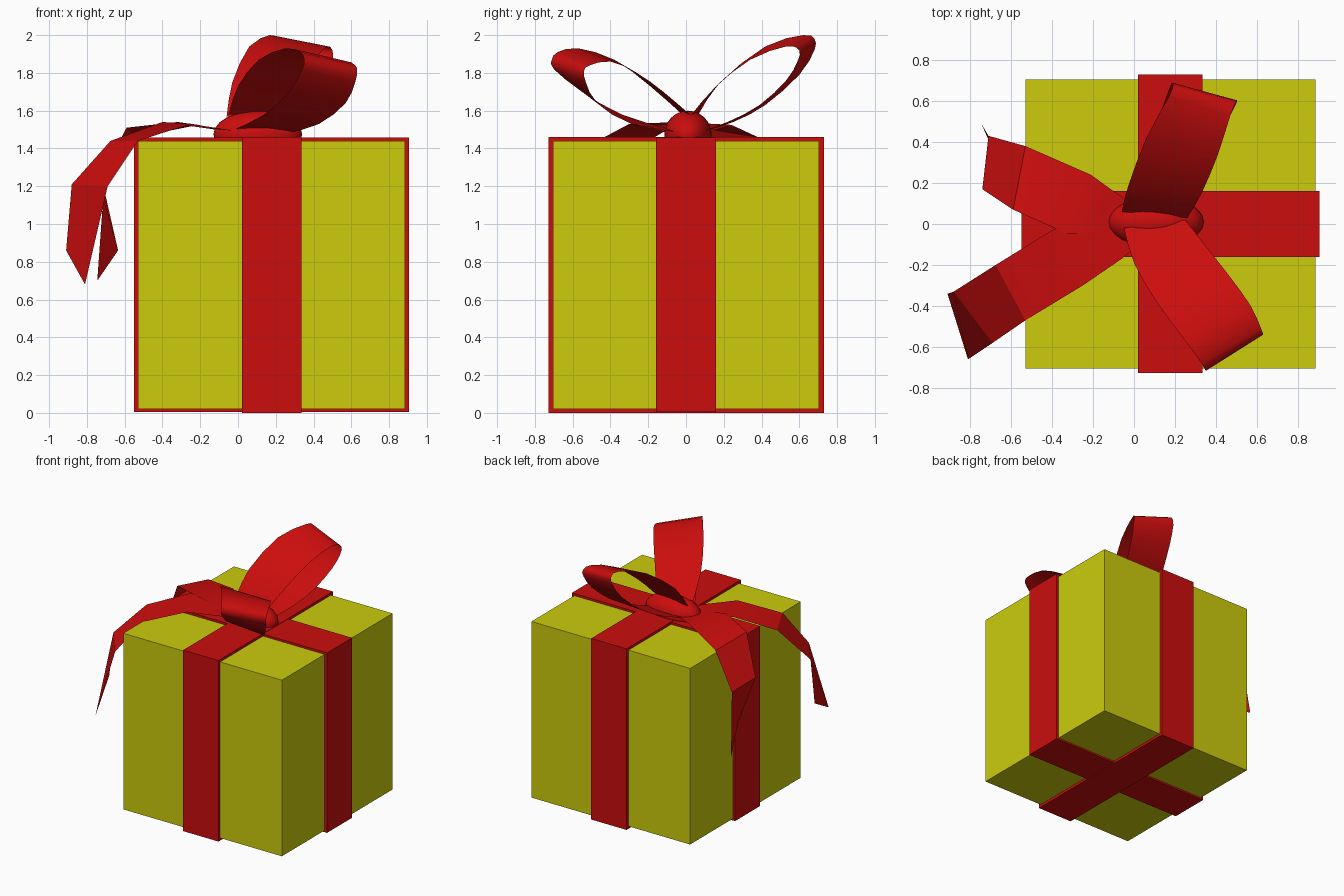
import bpy, math
from mathutils import Vector

if "Cube" in bpy.data.objects:
    bpy.data.objects.remove(bpy.data.objects["Cube"], do_unlink=True)


def material(name, rgb):
    m = bpy.data.materials.new(name)
    m.use_nodes = True
    m.diffuse_color = (*rgb, 1)
    bsdf = m.node_tree.nodes["Principled BSDF"]
    bsdf.inputs["Base Color"].default_value = (*rgb, 1)
    bsdf.inputs["Roughness"].default_value = 0.6
    return m


YELLOW = material("yellow paper", (0.604, 0.604, 0.004))
RED = material("red ribbon", (0.604, 0.004, 0.004))


def box(name, low, high, mat):
    low, high = Vector(low), Vector(high)
    bpy.ops.mesh.primitive_cube_add(size=1, location=(low + high) / 2)
    ob = bpy.context.object
    ob.name = name
    ob.scale = high - low
    bpy.ops.object.transform_apply(location=False, rotation=False, scale=True)
    ob.data.materials.append(mat)
    return ob


def refine(points, steps):
    """Catmull-Rom curve through the points."""
    p = [Vector(q) for q in points]
    p = [2 * p[0] - p[1]] + p + [2 * p[-1] - p[-2]]
    out = []
    for i in range(1, len(p) - 2):
        a, b, c, d = p[i - 1:i + 3]
        for k in range(steps):
            t = k / steps
            out.append(0.5 * (2 * b + (c - a) * t + (2 * a - 5 * b + 4 * c - d) * t ** 2
                              + (3 * b - a - 3 * c + d) * t ** 3))
    return out + [p[-2]]


def strip(name, left, right, steps, angle):
    """Ribbon sheet stretched between two edge paths."""
    l, r = refine(left, steps), refine(right, steps)
    n = len(l)
    me = bpy.data.meshes.new(name)
    me.from_pydata([tuple(v) for v in l + r], [],
                   [(i, i + 1, n + i + 1, n + i) for i in range(n - 1)])
    ob = bpy.data.objects.new(name, me)
    bpy.context.collection.objects.link(ob)
    me.materials.append(RED)
    bpy.ops.object.select_all(action="DESELECT")
    ob.select_set(True)
    bpy.context.view_layer.objects.active = ob
    bpy.ops.object.shade_smooth_by_angle(angle=math.radians(angle))
    return ob


# Wrapped box and the two crossing bands
box("gift_box", (-0.53, -0.705, 0.02), (0.885, 0.705, 1.44), YELLOW)
box("band_side_to_side", (-0.55, -0.16, 0.006), (0.906, 0.16, 1.457), RED)
box("band_front_to_back", (0.02, -0.727, 0.0), (0.335, 0.73, 1.46), RED)

# Knot
bpy.ops.mesh.primitive_uv_sphere_add(segments=24, ring_count=12, radius=1,
                                     location=(0.105, 0.01, 1.475))
knot = bpy.context.object
knot.name = "bow_knot"
knot.scale = (0.235, 0.125, 0.125)
bpy.ops.object.transform_apply(location=False, rotation=False, scale=True)
knot.data.materials.append(RED)
bpy.ops.object.shade_smooth()

# Bow loops
strip("bow_loop_back",
      [(-0.06, 0.06, 1.57), (-0.03, 0.18, 1.75), (0.06, 0.42, 1.94), (0.17, 0.62, 2.0),
       (0.19, 0.68, 1.98), (0.18, 0.68, 1.92), (0.15, 0.60, 1.79), (0.08, 0.42, 1.63),
       (0.0, 0.25, 1.54), (-0.06, 0.06, 1.48)],
      [(0.26, 0.03, 1.58), (0.33, 0.15, 1.72), (0.41, 0.34, 1.87), (0.47, 0.53, 1.94),
       (0.50, 0.60, 1.92), (0.50, 0.59, 1.86), (0.47, 0.53, 1.76), (0.41, 0.39, 1.63),
       (0.34, 0.22, 1.54), (0.26, 0.05, 1.48)], 2, 40)
strip("bow_loop_front",
      [(-0.05, -0.02, 1.58), (0.0, -0.19, 1.73), (0.11, -0.38, 1.87), (0.25, -0.57, 1.93),
       (0.33, -0.68, 1.91), (0.35, -0.71, 1.87), (0.34, -0.70, 1.82), (0.27, -0.55, 1.70),
       (0.14, -0.34, 1.58), (-0.04, -0.05, 1.49)],
      [(0.25, 0.02, 1.58), (0.36, -0.12, 1.70), (0.47, -0.26, 1.80), (0.57, -0.40, 1.86),
       (0.62, -0.51, 1.84), (0.63, -0.54, 1.81), (0.62, -0.53, 1.75), (0.57, -0.47, 1.64),
       (0.43, -0.29, 1.53), (0.26, 0.0, 1.48)], 2, 40)

# Hanging tails with slanted ends
strip("ribbon_tail_back",
      [(0.05, 0.06, 1.48), (-0.10, 0.16, 1.50), (-0.21, 0.24, 1.525), (-0.53, 0.38, 1.46),
       (-0.71, 0.43, 1.19), (-0.745, 0.49, 0.70)],
      [(0.05, -0.06, 1.48), (-0.10, -0.05, 1.50), (-0.32, -0.05, 1.54), (-0.59, 0.07, 1.51),
       (-0.74, 0.17, 1.22), (-0.635, 0.24, 0.86)], 1, 25)
strip("ribbon_tail_front",
      [(0.05, 0.06, 1.48), (-0.12, 0.08, 1.50), (-0.40, -0.03, 1.54), (-0.675, -0.20, 1.44),
       (-0.88, -0.33, 1.21), (-0.91, -0.34, 0.86)],
      [(0.05, -0.08, 1.48), (-0.06, -0.17, 1.50), (-0.25, -0.30, 1.53), (-0.53, -0.47, 1.44),
       (-0.69, -0.58, 1.20), (-0.81, -0.66, 0.68)], 1, 25)
